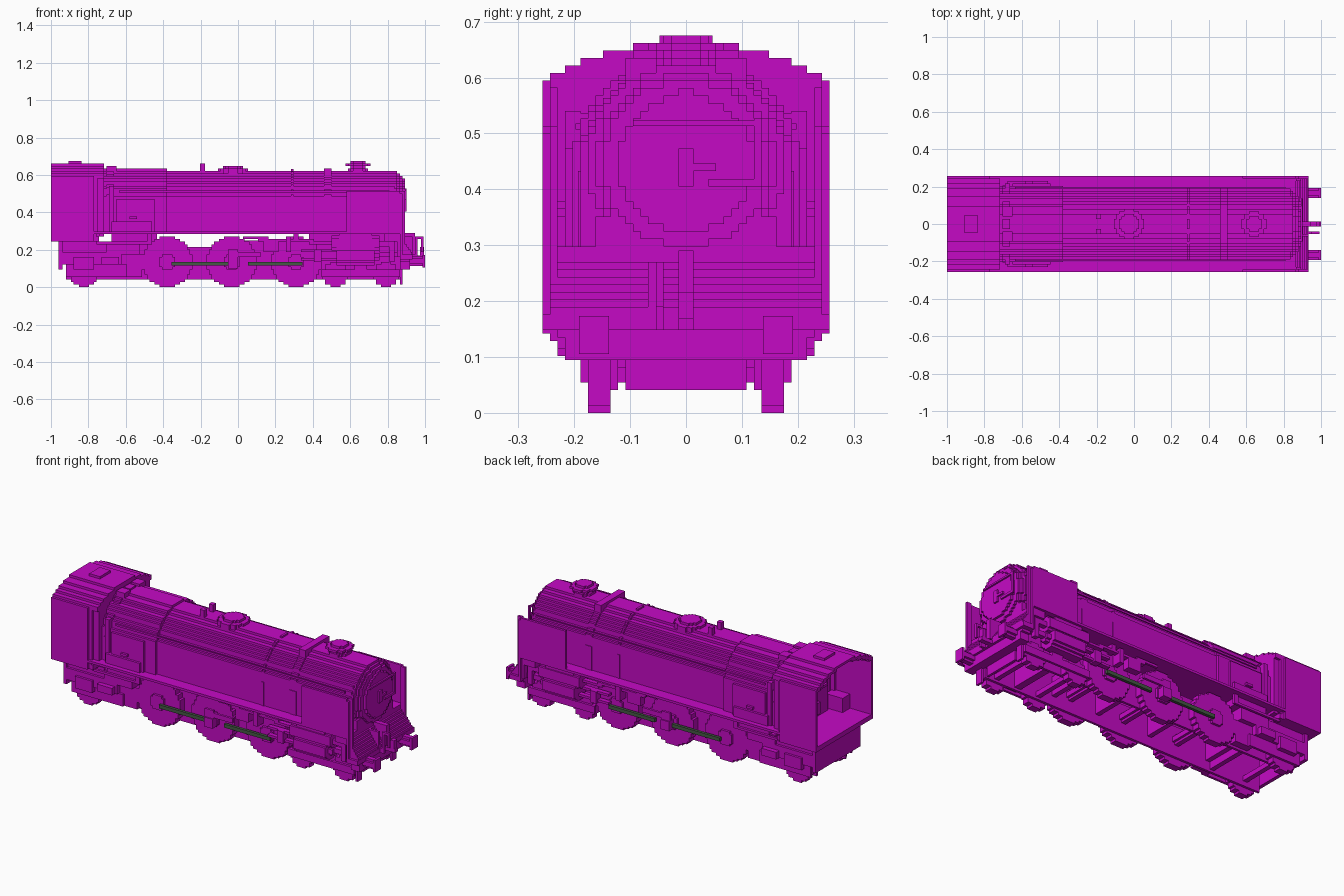
import bpy, bmesh, math

if "Cube" in bpy.data.objects:
    bpy.data.objects.remove(bpy.data.objects["Cube"])

U = 1 / 74  # size of one building cell


def material(name, rgb):
    m = bpy.data.materials.new(name)
    m.use_nodes = True
    m.diffuse_color = (*rgb, 1)
    m.node_tree.nodes["Principled BSDF"].inputs["Base Color"].default_value = (*rgb, 1)
    return m


purple = material("magenta purple", (0.56, 0.003, 0.56))
green = material("dark green grey", (0.06, 0.10, 0.06))


def part(name, boxes, mirror=False, mat=purple):
    """One object made of boxes (x0, x1, y0, y1, z0, z1) in cells."""
    bm = bmesh.new()
    sides = (1, -1) if mirror else (1,)
    for x0, x1, y0, y1, z0, z1 in boxes:
        for s in sides:
            vs = bmesh.ops.create_cube(bm, size=1)["verts"]
            for v in vs:
                v.co = ((x0 + x1) / 2 + v.co.x * (x1 - x0),
                        s * (y0 + y1) / 2 + v.co.y * (y1 - y0),
                        (z0 + z1) / 2 + v.co.z * (z1 - z0))
                v.co *= U
    me = bpy.data.meshes.new(name)
    bm.to_mesh(me)
    bm.free()
    me.materials.append(mat)
    ob = bpy.data.objects.new(name, me)
    bpy.context.collection.objects.link(ob)
    return ob


def rows(r):
    """Stepped circle: (low, high, half width) with equal rows joined."""
    out, t = [], -r
    while t < r:
        h = round(math.sqrt(max(r * r - (t + .5) ** 2, 1)))
        if out and out[-1][2] == h:
            out[-1][1] = t + 1
        else:
            out.append([t, t + 1, h])
        t += 1
    return out


def disc_y(cx, cz, r, y0, y1):
    return [(cx - h, cx + h, y0, y1, cz + a, cz + b) for a, b, h in rows(r)]


def disc_x(cy, cz, r, x0, x1):
    return [(x0, x1, cy - h, cy + h, cz + a, cz + b) for a, b, h in rows(r)]


def disc_z(cx, cy, r, z0, z1):
    return [(cx - h, cx + h, cy + a, cy + b, z0, z1) for a, b, h in rows(r)]


def barrel(x0, x1, r, cz=32, base=22):
    """Upper half of a stepped circle on straight sides."""
    low = (x0, x1, -r, r, base, cz)
    return [low] + [(x0, x1, -h, h, cz + a, cz + b) for a, b, h in rows(r) if a >= 0] + [
        (x0, x1, -h, h, cz, cz + b) for a, b, h in rows(r) if a < 0 < b]


# Boiler, firebox and bands
part("boiler", barrel(-28, 43, 14))
part("firebox", barrel(-53, -28, 15))
part("boiler_band", barrel(21, 22, 14.3))
part("smokebox_band", barrel(34, 37, 14.3) + [(34, 37, -8, 8, 44, 47)])
part("firebox_band", barrel(-52, -49, 15.3))
part("firebox_side_box", [(-48, -33, 14, 16, 22, 35), (-50, -34, 15, 17, 22, 26),
                          (-43, -40, 16, 17, 27, 28), (-51, -49, 14, 16, 22, 40)], True)
part("handrail", [(-47, 60, 14, 14.6, 37.5, 38.3)], True)

# Smokebox with its stepped front and door
part("smokebox", barrel(43, 62, 14))
nose = []
for i, r in enumerate((13, 12, 11)):
    nose += disc_x(0, 33, r, 62 + i, 63 + i)
part("smokebox_front", nose + [(60, 64, -12, 12, 21, 26)])
part("smokebox_door", disc_x(0, 33, 9, 64, 66))
part("door_details", [(66, 66.7, -1, 1, 30, 35), (66, 66.7, 1, 4, 32, 33),
                      (66, 66.7, 3, 9, 30, 31), (66, 66.7, 9, 10, 30, 39),
                      (64, 66, -1, 1, 40, 43), (66, 66.7, -7, 9, 38, 38.7)])

# Fittings on top
part("chimney", disc_z(47.5, 0, 4, 45, 47) + disc_z(47.5, 0, 3, 47, 48)
     + disc_z(47.5, 0, 5, 48, 49) + disc_z(47.5, 0, 3, 49, 50))
part("dome", disc_z(-2, 0, 6, 45, 47) + disc_z(-2, 0, 4, 47, 48))
part("safety_valves", [(-15, -13, 2, 4, 45, 49)], True)
part("firebox_fittings", [(-52, -48, 3, 7, 46, 48)], True)

# Cab: walls, stepped roof, floor and backhead
part("cab_side", [(-74, -57, 18, 19, 18, 44), (-57, -55.5, 17, 18, 21, 44),
                  (-55.5, -54, 16, 17, 21, 44), (-57.5, -57, 17, 19, 18, 44)], True)
roof_widths = [19, 18, 16, 14, 11, 7]
roof = []
for i in range(5):
    outer, inner = roof_widths[i], roof_widths[i + 1]
    roof.append((-74, -53, inner - 2, outer if i else 18, 43 + i, 44 + i))
part("cab_roof_side", roof, True)
part("cab_roof_top", [(-74, -53, -7, 7, 48, 49)])
part("cab_roof_vent", [(-67, -62, -3.5, 3.5, 49, 50)])
part("cab_front_wall", [(-55, -53, -17, 17, 20, 44)]
     + [(-55, -53, -w, w, 43 + i, 44 + i) for i, w in enumerate(roof_widths) if i])
part("cab_floor", [(-74, -55, -18, 18, 18, 20)])
part("backhead", [(-58, -55, -12, 12, 20, 36), (-57, -55, -9, 9, 36, 40),
                  (-60, -58, -4, 4, 22, 27), (-60, -58, -9, 9, 32, 33)])
part("cab_seats", [(-64, -56, 13, 18, 20, 26)], True)

# Running board, deflectors and stepped front platform
part("running_board", [(-57, 64, -19, 19, 21, 22)])
part("smoke_deflector", [(43, 64, 18, 19, 22, 38), (64, 66, 17, 18, 15, 38),
                         (64, 65, 18, 19, 13, 37)], True)
part("front_platform", [(63, 64 + i * .7, -18, 18, 12, 21 - i) for i in range(8)]
     + [(58, 64, -18, 18, 18, 21)])
part("buffer_beam", [(64, 69, -19, 19, 11, 13), (64, 68, -17, 17, 10, 11),
                     (64, 68, -16, 16, 7, 10)])
part("buffers", disc_x(12.2, 10.3, 2, 68, 73) + disc_x(12.2, 10.3, 2.5, 73, 74), True)
part("coupling", [(68, 74, -1, 1, 11, 12.5), (72, 73.5, -1, 1, 12, 16)])
part("lamp_iron", [(68, 71, -4, -3, 11, 13), (70, 71, -4, -3, 11, 20),
                   (70, 73, -4, -3, 19, 20), (72.5, 73.3, -4, -3, 14, 20)])
part("platform_bracket", [(64, 70, -1, 1, 13, 21.5), (64, 69, -5, -4, 13, 20)])

# Wheels and axles
drivers = (-28, -2.5, 23)
small = (38.5, 58.5)
for n, cx in enumerate(drivers):
    part(f"driving_wheel_{n + 1}", disc_y(cx, 10, 10, 10, 13) + disc_y(cx, 10, 3, 13, 14), True)
    part(f"driving_axle_{n + 1}", disc_y(cx, 10, 2, -10, 10))
for n, cx in enumerate(small + (-61,)):
    r = 5 if cx > 0 else 6
    part(f"small_wheel_{n + 1}", disc_y(cx, r, r, 10, 13), True)
    part(f"small_axle_{n + 1}", disc_y(cx, r, 1, -10, 10))

# Chassis side frames and cross pieces
part("main_frame", [(-45, 64, 9, 10, 3, 16), (28, 64, 9, 10, 16, 21),
                    (2, 20, 9, 10, 16, 18.5), (-46, -32, 9, 10, 16, 21)], True)
part("frame_cross_pieces", [(x, x + 2, -9, 9, 7, 15) for x in (-44, -16, 9, 30, 48, 62)])
part("bogie_frame", [(33, 64, 13, 14, 4, 7), (46, 51, 12, 14, 5, 12),
                     (64, 65, 10, 13, 1, 8)], True)
part("bogie_cross_pieces", [(47, 50, -9, 9, 4, 8), (63, 64, -8, 8, 3, 8)])

# Trailing truck and ashpan
part("trailing_truck", [(-71, -46, 13, 15, 9, 14), (-68, -44, 13, 14, 4, 9),
                        (-65, -57, 14, 16, 7, 12), (-70, -52, 11, 14, 14, 18)], True)
part("truck_inner_frame", [(-68, -44, 9, 10, 3, 18)], True)
part("truck_cross_pieces", [(-71, -69.5, -15, 15, 7, 18), (-46, -44, -13, 13, 4, 18)])
part("ashpan", [(-52, -39, 10, 15, 13, 18), (-50, -36, 10, 16, 18, 21),
                (-44, -38, 10, 13, 4, 13)], True)
part("side_pipes", [(-56, -34, 16, 17, 17, 18), (-36, -34, 16, 17, 17, 21),
                    (-54, -47, 15, 17, 9, 12)], True)

# Cylinders and valve gear
part("cylinder", disc_y(44, 13, 2, 9, 13) + disc_x(15, 12.5, 4, 39, 54)
     + disc_x(15, 12.5, 2, 54, 56) + [(40, 53, 10, 18, 13, 21)], True)
part("valve_chest", disc_x(15.5, 17.5, 3, 37, 56), True)
part("slide_bars", [(25, 39, 14, 16, 14, 15), (25, 39, 14, 16, 10.5, 11.5),
                    (30, 33, 14, 17, 10, 15)], True)
part("motion_bracket", [(19, 21, 13, 17, 14, 20), (8, 30, 14, 16, 18, 19),
                        (2, 12, 15, 16, 19, 20), (28, 38, 14, 16, 17, 18),
                        (10, 16, 13, 16, 14, 18), (22, 24, 13, 16, 18, 21)], True)
part("connecting_rod", [(-4, 0, 14, 17, 7.5, 11.5), (-4, 0, 15.5, 16.5, 8, 15),
                        (-3, 9, 15.5, 16.5, 12, 14)], True)
part("coupling_rods", [(-26.3, -4, 14, 15.2, 8.5, 10), (4, 25.5, 14, 15.2, 8.5, 10)],
     True, green)
part("front_pipes", [(55, 62, 15, 17, 16, 18), (60, 62, 15, 17, 10, 16),
                     (56, 66, 14, 16, 12, 14)], True)
